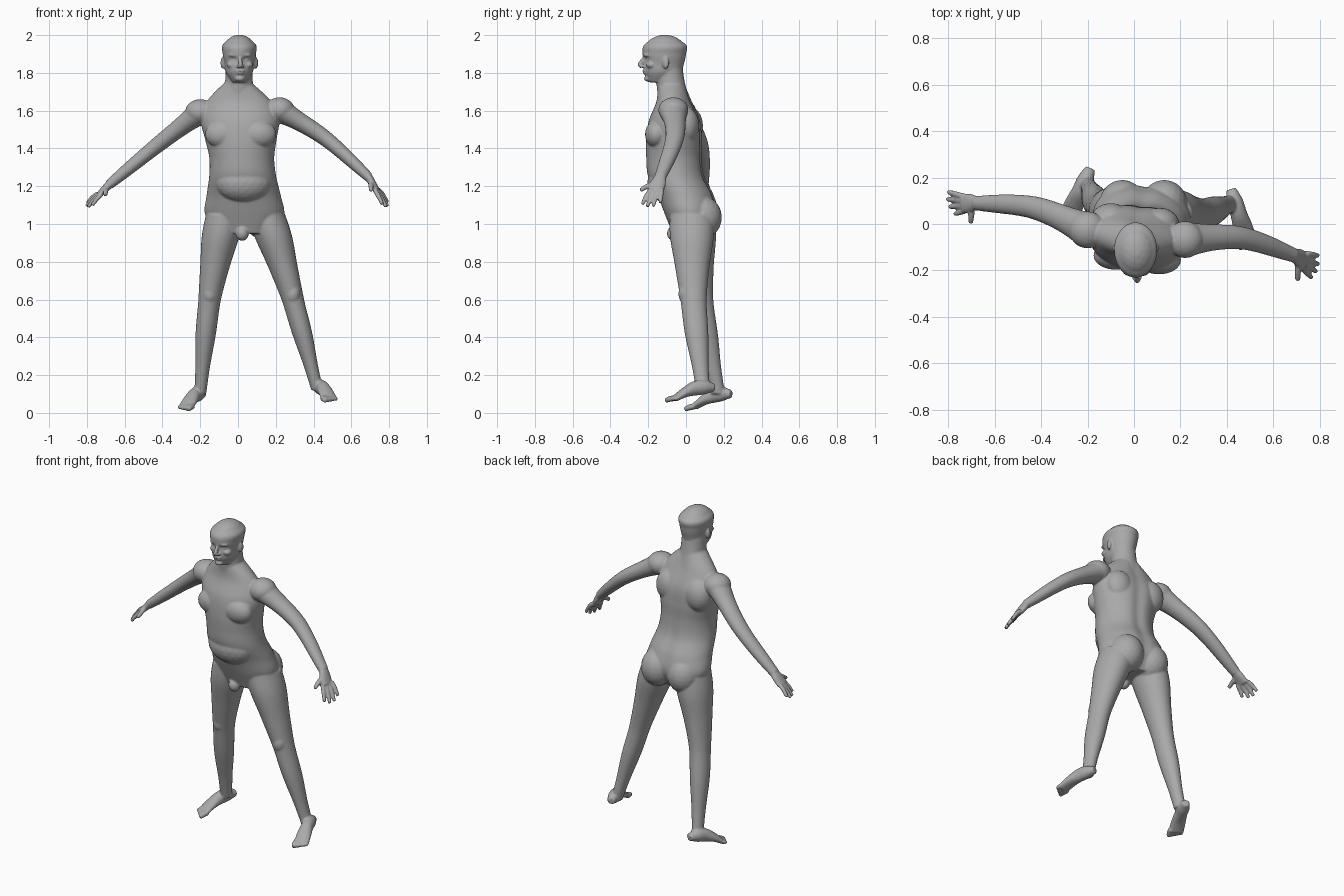
import bpy, bmesh, math
from mathutils import Vector, Matrix

if "Cube" in bpy.data.objects:
    bpy.data.objects.remove(bpy.data.objects["Cube"], do_unlink=True)

skin = bpy.data.materials.new("grey_skin")
skin.use_nodes = True
grey = (0.4, 0.4, 0.4, 1)
skin.diffuse_color = grey
skin.node_tree.nodes["Principled BSDF"].inputs["Base Color"].default_value = grey

bm = bmesh.new()
RIGHT, LEFT = -1, 1
UP = Vector((0, 0, 1))
ACROSS = Vector((1, 0, 0))
BACK = Vector((0, 1, 0))


def sample(keys, fraction):
    """Smooth value along a list of evenly spaced numbers or points."""
    last = len(keys) - 1
    place = fraction * last
    i = min(int(place), last - 1)
    t = place - i
    a, b, c, d = keys[max(i - 1, 0)], keys[i], keys[i + 1], keys[min(i + 2, last)]
    return b + (c - a) * (t / 2) + (a * 2 - b * 5 + c * 4 - d) * (t * t / 2) + ((b - c) * 3 + d - a) * (t ** 3 / 2)


def loft(path, widths, depths, side, tangent=None, segments=32, rings=40, groove=0.0):
    """Closed elliptical tube along a path; a groove runs down the back."""
    path = [Vector(point) for point in path]
    previous = None
    for step in range(rings + 1):
        f = step / rings
        centre = sample(path, f)
        along = tangent or (sample(path, min(f + .02, 1)) - sample(path, max(f - .02, 0))).normalized()
        wide = (side - along * side.dot(along)).normalized()
        deep = along.cross(wide)
        width, depth = sample(widths, f), sample(depths, f)
        ring = []
        for k in range(segments):
            angle = math.tau * k / segments
            dent = 1 - groove * math.exp(-((angle - math.pi / 2) / .2) ** 2)
            offset = wide * math.cos(angle) * width + deep * math.sin(angle) * depth * dent
            ring.append(bm.verts.new(centre + offset))
        if previous:
            for k in range(segments):
                n = (k + 1) % segments
                bm.faces.new((previous[k], previous[n], ring[n], ring[k]))
        else:
            bm.faces.new(ring[::-1])
        previous = ring
    bm.faces.new(previous)


def stack(bottom, spacing, middles, widths, fronts, backs, side, groove=0.0):
    """Loft of level rings given by their half widths and front and back limits."""
    path = [(x, (front + back) / 2, bottom + spacing * i)
            for i, (x, front, back) in enumerate(zip(middles, fronts, backs))]
    depths = [(back - front) / 2 for front, back in zip(fronts, backs)]
    loft(path, widths, depths, side, UP, 64, 60, groove)


def blob(centre, size, turn=0.0):
    """Ellipsoid muscle or feature."""
    matrix = Matrix.Translation(centre) @ Matrix.Rotation(turn, 4, 'Z') @ Matrix.Diagonal((*size, 1))
    bmesh.ops.create_icosphere(bm, subdivisions=3, radius=1, matrix=matrix)


def digit(base, tip, radius, lift):
    """Finger or toe with a slight bend."""
    knuckle = (base + tip) / 2 + UP * lift
    sizes = [radius, radius, radius * .8]
    loft([base, knuckle, tip], sizes, sizes, UP.cross(tip - base), segments=12, rings=12)


def leg(hip, knee, ankle):
    widths = [.1, .1, .078, .06, .054, .038, .032]
    loft([hip, knee, ankle], widths, [w * 1.16 for w in widths], ACROSS, UP)
    blob(Vector(knee) - BACK * .04 + UP * .03, (.04, .04, .055))
    blob(Vector(ankle) + UP * .03, (.037, .02, .02))


def foot(side, heel, ball):
    """Wedge foot with an arched top and five toes."""
    heel, ball = Vector(heel), Vector(ball)
    path = [heel.lerp(ball, i / 4) + UP * .025 * math.sin(math.pi * i / 4) for i in range(5)]
    forward = (ball - heel).normalized()
    inner = UP.cross(forward).normalized() * -side
    loft(path, [.022, .035, .036, .042, .045], [.02, .038, .038, .026, .016], inner)
    for i in range(5):
        f = i / 4
        base = ball + inner * (.033 - .067 * f) - forward * .012
        reach = .055 - .025 * f
        digit(base, base + forward * reach, .016 - .005 * f, .003)


def arm(shoulder, elbow, wrist):
    widths = [.077, .058, .049, .041, .031]
    loft([shoulder, elbow, wrist], widths, [w * .85 for w in widths], BACK)
    blob(shoulder, (.08, .08, .068))


def hand(side, wrist, fingertip):
    """Flat palm, four fanned fingers and a forward thumb."""
    wrist, fingertip = Vector(wrist), Vector(fingertip)
    palm, knuckles = wrist.lerp(fingertip, .2), wrist.lerp(fingertip, .47)
    fan = Vector((side * .3, 1, .1)).normalized()
    loft([wrist, palm, knuckles], [.031, .04, .043], [.022, .02, .015], BACK)
    for i in range(4):
        f = i / 1.5 - 1
        base = knuckles.lerp(wrist, .1) + fan * .033 * f
        tip = knuckles.lerp(fingertip, 1 - .22 * f * f) + fan * .05 * f
        digit(base, tip, .0125, .006)
    digit(palm - fan * .02, wrist.lerp(fingertip, .4) - fan * .09, .014, .004)


# torso with spine groove, turned slightly
stack(.95, .1, [.04 - .005 * i for i in range(9)],
      [.15, .21, .197, .178, .172, .19, .207, .17, .07],
      [-.07, -.11, -.15, -.2, -.21, -.21, -.195, -.155, -.15],
      [.12, .17, .15, .1, .085, .085, .075, .03, -.01],
      ACROSS - BACK * .11, groove=.08)
# belly and groin
blob((.03, -.1, 1.22), (.15, .105, .11))
blob((.022, -.065, .95), (.035, .036, .04))
# chest muscles, shoulder blades and buttocks
for side in (RIGHT, LEFT):
    blob((.014 + side * .094, -.145 - side * .01, 1.475), (.095, .062, .075))
    blob((.005 + side * .105, .01 - side * .01, 1.52), (.085, .07, .1))
    blob((.04 + side * .09, .085, 1.035), (.1, .105, .115))

# limbs
leg((.15, .03, 1.05), (.29, .04, .6), (.42, .09, .12))
leg((-.07, .035, 1.05), (-.15, .075, .6), (-.2, .17, .1))
foot(LEFT, (.417, .15, .133), (.483, -.06, .075))
foot(RIGHT, (-.187, .24, .1), (-.275, .045, .031))
arm((.22, -.067, 1.603), (.46, -.06, 1.455), (.69, -.135, 1.25))
arm((-.2, -.025, 1.593), (-.43, .07, 1.415), (-.68, .09, 1.21))
hand(LEFT, (.69, -.135, 1.25), (.79, -.19, 1.09))
hand(RIGHT, (-.68, .09, 1.21), (-.8, .09, 1.09))

# neck, face and cranium
loft([(.005, -.06, 1.64), (.005, -.08, 1.74), (.005, -.09, 1.84)], [.095, .075, .07], [.085, .076, .07], ACROSS, UP)
stack(1.75, .05, [.007] * 6,
      [.036, .07, .079, .088, .087, .02],
      [-.197, -.22, -.222, -.23, -.22, -.14],
      [-.1, -.03, -.01, 0, 0, -.09], ACROSS)
blob((.007, -.112, 1.915), (.089, .112, .087))

# eye sockets pressed in
for vert in bm.verts:
    for side in (RIGHT, LEFT):
        x, y, z = vert.co - Vector((.01 + side * .034, -.215, 1.872))
        vert.co.y += .015 * math.exp(-(x / .022) ** 2 - (y / .04) ** 2 - (z / .013) ** 2)

# brows, eyes, cheeks, ears and nostrils
for side in (RIGHT, LEFT):
    blob((.01 + side * .034, -.207, 1.893), (.028, .018, .008), side * .35)
    blob((.01 + side * .034, -.194, 1.87), (.014, .014, .011))
    blob((.01 + side * .045, -.185, 1.842), (.025, .026, .018))
    blob((.007 + side * .088, -.108, 1.852), (.011, .019, .032), side * -.3)
    blob((.013 + side * .013, -.229, 1.834), (.009, .013, .008))
# nose, lips and chin
loft([(.01, -.216, 1.885), (.013, -.243, 1.848), (.014, -.235, 1.829)],
     [.008, .012, .015], [.008, .012, .009], ACROSS, segments=16, rings=16)
blob((.011, -.222, 1.811), (.024, .01, .005))
blob((.011, -.219, 1.798), (.021, .01, .006))
blob((.009, -.203, 1.769), (.026, .02, .015))

# fuse every part into one continuous smooth skin
bmesh.ops.recalc_face_normals(bm, faces=bm.faces)
mesh = bpy.data.meshes.new("body")
bm.to_mesh(mesh)
bm.free()
mesh.materials.append(skin)
body = bpy.data.objects.new("body", mesh)
bpy.context.scene.collection.objects.link(body)
fuse = body.modifiers.new("fuse", 'REMESH')
fuse.mode = 'VOXEL'
fuse.voxel_size = .0055
fuse.use_smooth_shade = True
soften = body.modifiers.new("soften", 'SMOOTH')
soften.factor = .5
soften.iterations = 6
